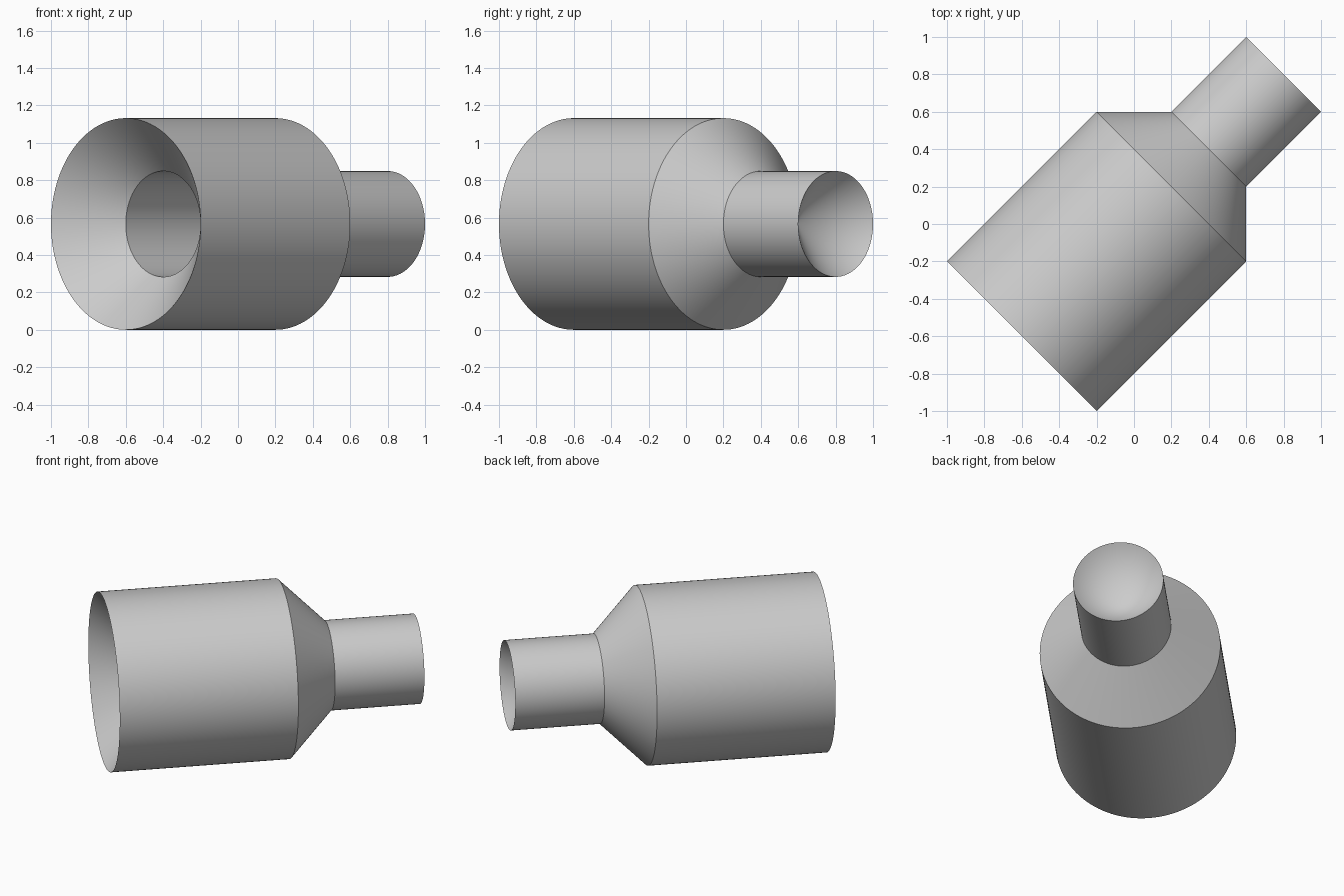
import bpy, bmesh
from math import radians, pi, cos, sin, sqrt
from mathutils import Matrix

if "Cube" in bpy.data.objects:
    bpy.data.objects.remove(bpy.data.objects["Cube"])

U = 0.2 * sqrt(2)      # base unit measured along the axis
SEGMENTS = 128

# Plug end: shoulder, stub, and conical dimple (radius, axial position)
plug = [(2, 4), (1, 5), (1, 7), (0, 6)]
# Socket end: the same outline shifted back by one body length
socket = [(r, s - 4) for r, s in plug]
profile = socket[::-1] + plug


def revolve(name, points):
    """Turn a profile around the local z axis."""
    bm = bmesh.new()
    rings = []
    for r, s in points:
        count = SEGMENTS if r else 1
        rings.append([bm.verts.new((r * U * cos(2 * pi * i / SEGMENTS),
                                    r * U * sin(2 * pi * i / SEGMENTS),
                                    s * U)) for i in range(count)])
    for a, b in zip(rings, rings[1:]):
        for i in range(SEGMENTS):
            j = (i + 1) % SEGMENTS
            quad = [a[i % len(a)], a[j % len(a)], b[j % len(b)], b[i % len(b)]]
            bm.faces.new(list(dict.fromkeys(quad)))
    bmesh.ops.recalc_face_normals(bm, faces=bm.faces)
    mesh = bpy.data.meshes.new(name)
    bm.to_mesh(mesh)
    bm.free()
    obj = bpy.data.objects.new(name, mesh)
    bpy.context.collection.objects.link(obj)
    return obj


# Reducer body, laid along the x-y diagonal and resting on the ground
body = revolve("reducer_body", profile)
body.data.transform(Matrix.Translation((-0.6, -0.6, 2 * U))
                    @ Matrix.Rotation(radians(45), 4, 'Z')
                    @ Matrix.Rotation(radians(90), 4, 'Y'))

bpy.context.view_layer.objects.active = body
body.select_set(True)
bpy.ops.object.shade_smooth_by_angle(angle=radians(30))
